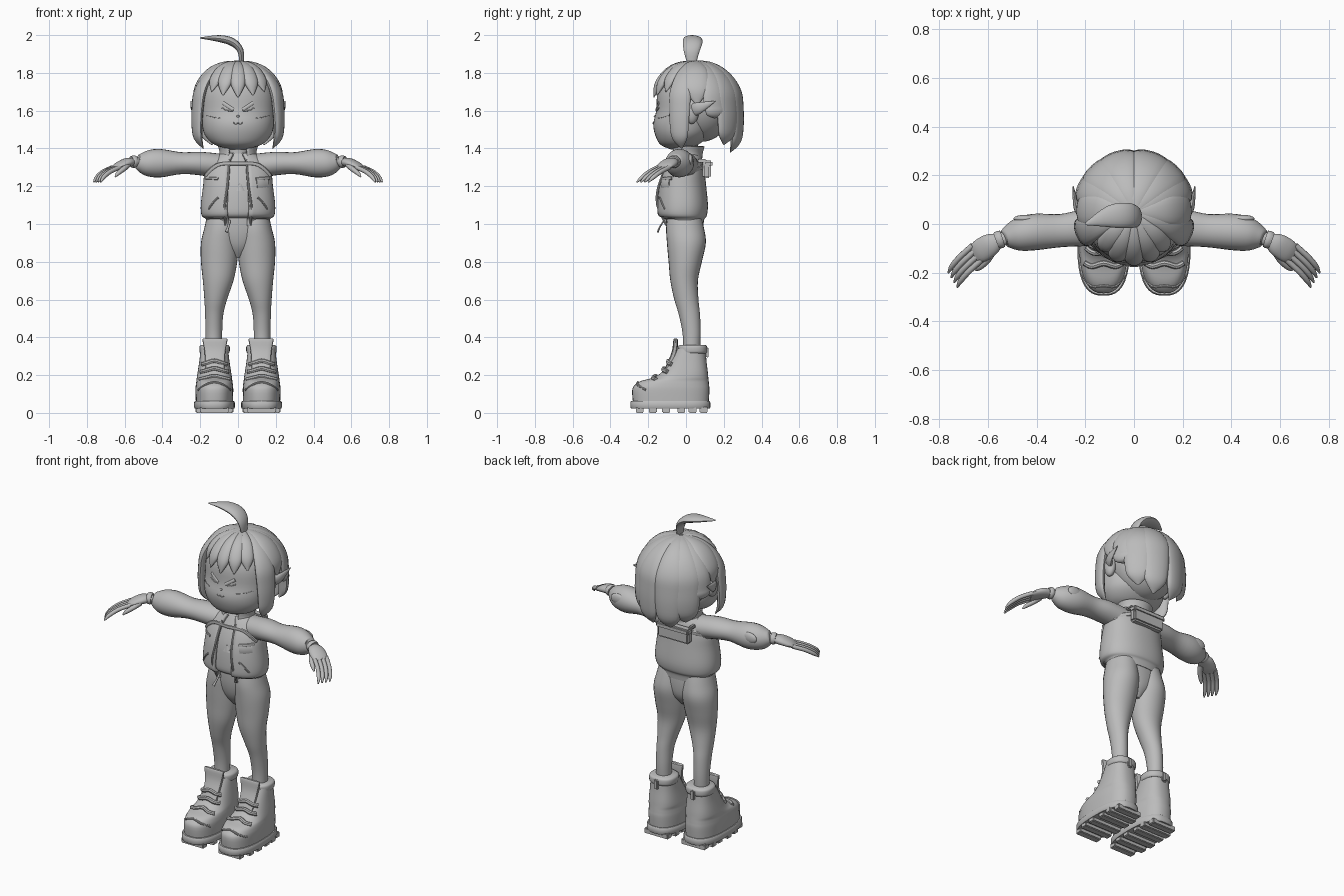
import bpy, bmesh, math
from mathutils import Vector

if "Cube" in bpy.data.objects:
    bpy.data.objects.remove(bpy.data.objects["Cube"])

GREY = (0.5, 0.5, 0.5, 1)
grey = bpy.data.materials.new("plain grey")
grey.use_nodes = True
grey.diffuse_color = GREY
grey.node_tree.nodes["Principled BSDF"].inputs["Base Color"].default_value = GREY


def finish(name, bm, mirror=False, angle=40):
    bmesh.ops.recalc_face_normals(bm, faces=bm.faces)
    mesh = bpy.data.meshes.new(name)
    bm.to_mesh(mesh)
    bm.free()
    mesh.shade_smooth()
    mesh.set_sharp_from_angle(angle=math.radians(angle))
    mesh.materials.append(grey)
    obj = bpy.data.objects.new(name, mesh)
    bpy.context.collection.objects.link(obj)
    if mirror:
        obj.modifiers.new("mirror", "MIRROR").use_mirror_merge = False
    return obj


def smooth_path(pts, sub):
    """Catmull-Rom through rows of x, y, z, radius a, radius b."""
    rows = [pts[0]] + list(pts) + [pts[-1]]
    out = []
    for p, q, r, s in zip(rows, rows[1:], rows[2:], rows[3:]):
        for k in range(sub):
            t = k / sub
            out.append([(2 * b + (c - a) * t + (2 * a - 5 * b + 4 * c - d) * t**2
                         + (3 * b - a - 3 * c + d) * t**3) / 2 for a, b, c, d in zip(p, q, r, s)])
    return out + [list(pts[-1])]


def sweep(name, pts, up=None, n=16, sub=4, power=1, mirror=False):
    """Oval rings along a path; without an up direction the rings stay level."""
    path = smooth_path(pts, sub)
    bm = bmesh.new()
    rings = []
    for i, (x, y, z, a, b) in enumerate(path):
        c, u, v = Vector((x, y, z)), Vector((1, 0, 0)), Vector((0, 1, 0))
        if up is not None:
            t = Vector(path[min(i + 1, len(path) - 1)][:3]) - Vector(path[max(i - 1, 0)][:3])
            t.normalize()
            v = Vector(up(c) if callable(up) else up)
            v = (v - t * v.dot(t)).normalized()
            u = v.cross(t)
        ring = []
        for k in range(n):
            ang = math.tau * k / n
            co, si = math.cos(ang), math.sin(ang)
            co, si = math.copysign(abs(co)**power, co), math.copysign(abs(si)**power, si)
            ring.append(bm.verts.new(c + u * co * max(a, .002) + v * si * max(b, .002)))
        rings.append(ring)
    for lo, hi in zip(rings, rings[1:]):
        for k in range(n):
            bm.faces.new((lo[k], lo[(k + 1) % n], hi[(k + 1) % n], hi[k]))
    bm.faces.new(rings[0])
    bm.faces.new(rings[-1])
    return finish(name, bm, mirror)


def ball(name, loc, size, mirror=False):
    bm = bmesh.new()
    bmesh.ops.create_uvsphere(bm, u_segments=32, v_segments=20, radius=1)
    bmesh.ops.scale(bm, vec=size, verts=bm.verts)
    bmesh.ops.translate(bm, vec=loc, verts=bm.verts)
    return finish(name, bm, mirror)


def box(name, loc, size, mirror=False, bevel=.006):
    bm = bmesh.new()
    bmesh.ops.create_cube(bm, size=1)
    bmesh.ops.scale(bm, vec=size, verts=bm.verts)
    bmesh.ops.translate(bm, vec=loc, verts=bm.verts)
    bmesh.ops.bevel(bm, geom=bm.edges[:], offset=bevel, segments=2, affect="EDGES")
    return finish(name, bm, mirror)


def drape(name, target, pts, a, b, side=-1, mirror=False, sub=3):
    """Ribbon laid on the front (side -1) or back (side 1) of a part."""
    bpy.context.view_layer.update()
    path = []
    for x, z in pts:
        hit, loc, _, _ = target.ray_cast(Vector((x, side, z)), Vector((0, -side, 0)))
        if hit:
            path.append((x, loc.y + side * b * .4, z, a, b))
    return sweep(name, path, (0, side, 0), n=8, sub=sub, mirror=mirror)


def open_front(obj, n, first, last, thick):
    bm = bmesh.new()
    bm.from_mesh(obj.data)
    bm.faces.ensure_lookup_table()
    cut = [f for f in bm.faces if len(f.verts) > 4 or first <= f.index % n <= last]
    bmesh.ops.delete(bm, geom=cut, context="FACES")
    bm.to_mesh(obj.data)
    bm.free()
    mod = obj.modifiers.new("thickness", "SOLIDIFY")
    mod.thickness, mod.offset = thick, -1


# Head, face details and ears
head = sweep("head", [(0, -.04, 1.395, .04, .04), (0, -.035, 1.42, .125, .1), (0, -.02, 1.47, .175, .143),
                      (0, -.015, 1.53, .19, .158), (0, -.01, 1.6, .19, .148), (0, 0, 1.7, .185, .15),
                      (0, .01, 1.78, .14, .12), (0, .01, 1.82, .03, .03)], n=40)
drape("eyes", head, [(.025, 1.605), (.05, 1.622), (.08, 1.642)], .009, .004, mirror=True)
drape("eyelids", head, [(.025, 1.6), (.055, 1.6), (.085, 1.615)], .003, .003, mirror=True)
drape("mouth", head, [(0, 1.537), (.012, 1.529), (.025, 1.538)], .0025, .003, mirror=True)
drape("cheek_lines", head, [(.09, 1.56), (.13, 1.565), (.165, 1.575)], .002, .002, mirror=True)
ball("nose", (0, -.163, 1.57), (.008, .008, .006))
ball("ears", (.2, .03, 1.595), (.03, .038, .065), mirror=True)
sweep("ear_tips", [(.2, .03, 1.6, .035, .02), (.235, .07, 1.615, .03, .014), (.25, .155, 1.65, .002, .002)],
      (1, 0, 0), mirror=True)
sweep("neck", [(0, .01, 1.32, .06, .06), (0, .005, 1.45, .055, .055)], n=24)

# Hair: a cap with overlapping locks running down from the crown
CROWN = Vector((0, .05, 1.62))


def lock(name, azimuth, end, width, thick, reach=1, tip=.9, mirror=True):
    az = math.radians(azimuth)
    dx, dy = .23 * math.sin(az) * reach, -.225 * math.cos(az) * reach
    last = math.acos(max(0, (end - CROWN.z) / .24))
    spots = [(math.sin(f), CROWN.z + .24 * math.cos(f)) for f in (last * k / 5 + .05 * (5 - k) / 5 for k in range(6))]
    if end < CROWN.z:
        spots += [(1.02, CROWN.z * .6 + end * .4), (.99, CROWN.z * .25 + end * .75), (tip, end)]
    pts = []
    for i, (r, z) in enumerate(spots):
        u = i / (len(spots) - 1)
        taper = min(1, .2 + 1.7 * u) * math.sqrt(max(.004, 1 - u**5))
        pts.append((dx * r, CROWN.y + dy * r, z, width * taper, thick * taper))
    return sweep(name, pts, lambda c: (c.x, c.y - CROWN.y, max(.02, c.z - CROWN.z)), mirror=mirror)


ball("hair_cap", (0, .08, 1.65), (.2, .175, .215))
lock("fringe_centre", 0, 1.67, .042, .024, mirror=False)
lock("fringe_inner", 21, 1.68, .042, .023)
lock("fringe_outer", 41, 1.7, .042, .022, .98)
lock("front_side_lock", 68, 1.4, .062, .026, 1, .86)
lock("upper_side_lock", 92, 1.63, .07, .024, 1)
lock("side_lock", 118, 1.56, .07, .026, 1.0, .95)
lock("rear_side_lock", 138, 1.42, .085, .03, 1, .9)
lock("back_lock", 163, 1.38, .088, .034, 1, .86)
sweep("loose_tuft", [(.02, .03, 1.855, .012, .025), (.012, .03, 1.92, .017, .043), (-.03, .035, 1.963, .021, .052),
                     (-.1, .03, 1.982, .018, .045), (-.2, 0, 1.985, .003, .005)], (0, 1, 0))

# Legs and hips
sweep("legs", [(.128, .03, .33, .042, .044), (.128, .03, .42, .044, .048), (.126, .018, .52, .048, .056),
               (.118, .002, .6, .06, .064), (.105, -.01, .7, .081, .073), (.1, -.004, .8, .096, .088),
               (.096, .002, .9, .1, .103), (.088, -.005, .98, .09, .1), (.08, -.01, 1.06, .08, .085)],
      n=28, mirror=True)
sweep("hips", [(0, 0, .82, .02, .04), (0, 0, .88, .1, .08), (0, -.005, .96, .16, .095), (0, -.01, 1.06, .16, .095)], n=32)

# Jacket open over a shirt, with its trims laid on the front
BODY = [(0, -.008, .99, .165, .1), (0, -.008, 1.025, .17, .105), (0, -.02, 1.045, .192, .13),
        (0, -.02, 1.1, .197, .136), (0, -.02, 1.2, .185, .127), (0, -.012, 1.28, .175, .11),
        (0, -.003, 1.34, .14, .088), (0, 0, 1.375, .09, .07)]
sweep("shirt", [(x, y, z, a - .022, b - .022) for x, y, z, a, b in BODY], n=32)
jacket = sweep("jacket", BODY, n=48, power=.9)
drape("chest_strap", jacket, [(.17, 1.255), (.14, 1.29), (.09, 1.318), (0, 1.32), (-.09, 1.318), (-.14, 1.29), (-.17, 1.255)],
      .011, .008)
drape("front_edges", jacket, [(.045, 1.34), (.055, 1.2), (.07, 1.1), (.066, .995)], .006, .006, mirror=True)
drape("hem_line", jacket, [(.08, 1.032), (.12, 1.032), (.165, 1.032)], .004, .004, mirror=True)
drape("slanted_pockets", jacket, [(.105, 1.14), (.13, 1.115), (.155, 1.08)], .005, .005, mirror=True)
drape("pocket_flap", jacket, [(.095, 1.237), (.13, 1.24), (.165, 1.243)], .009, .007)
drape("chest_pocket", jacket, [(.1, 1.21), (.13, 1.212), (.16, 1.215)], .024, .004)
drape("zip_pocket", jacket, [(-.17, 1.243), (-.14, 1.242), (-.105, 1.24)], .007, .005)
drape("back_strap", jacket, [(.17, 1.27), (.1, 1.3), (0, 1.3), (-.1, 1.3), (-.17, 1.27)], .013, .008, side=1)
open_front(jacket, 48, 34, 37, .018)
collar = sweep("collar", [(0, .0, 1.33, .12, .085), (0, .003, 1.37, .098, .085), (0, .008, 1.41, .105, .09)], n=48)
open_front(collar, 48, 32, 39, .012)
sweep("zip_pull", [(-.045, -.115, 1.02, .007, .004), (-.05, -.135, .99, .006, .004), (-.062, -.15, .957, .009, .005)], (0, 1, 0), n=8)
sweep("shirt_badge", [(.012, -.128, 1.175, .024, .004), (.012, -.122, 1.215, .003, .004)], n=8, sub=1)
box("back_pouch", (0, .11, 1.285), (.21, .045, .085), bevel=.01)
box("pouch_flap", (0, .116, 1.318), (.22, .048, .035), bevel=.008)
box("shoulder_straps", (.1, .085, 1.335), (.025, .05, .02), mirror=True)

# Sleeves with patches and cuffs
sweep("sleeves", [(.08, 0, 1.305, .07, .065), (.2, -.015, 1.32, .075, .062), (.3, -.027, 1.322, .068, .058),
                  (.41, -.033, 1.322, .075, .075), (.48, -.045, 1.322, .066, .068), (.525, -.055, 1.328, .042, .044),
                  (.535, -.058, 1.33, .03, .03)], (0, 0, 1), n=24, mirror=True)
ball("sleeve_patches", (.445, .022, 1.338), (.05, .016, .032), mirror=True)
sweep("wrists", [(.5, -.05, 1.33, .025, .024), (.58, -.075, 1.327, .03, .022)], (0, 0, 1), mirror=True)
sweep("cuffs", [(.54, -.06, 1.33, .034, .03), (.552, -.064, 1.33, .037, .034), (.565, -.069, 1.329, .034, .03)],
      (0, 0, 1), n=20, mirror=True)

# Hands
sweep("palms", [(.56, -.068, 1.328, .032, .022), (.59, -.085, 1.324, .046, .025), (.63, -.11, 1.308, .048, .02),
                (.655, -.125, 1.294, .038, .012)], (.3, -.15, 1), n=20, mirror=True)
for k, finger in enumerate(("little", "ring", "middle", "index")):
    s = 1.5 - k
    x, y = .645 + .012 * s, -.118 + .02 * s
    sweep(finger + "_fingers", [(x, y, 1.3, .012, .012), (x + .05, y - .045, 1.277, .012, .012),
                                (x + .085, y - .085, 1.247, .011, .011), (x + .1, y - .112, 1.222, .004, .004)],
          (.3, -.15, 1), n=10, mirror=True)
sweep("thumbs", [(.585, -.115, 1.312, .018, .016), (.605, -.15, 1.292, .015, .014), (.635, -.178, 1.268, .012, .011),
                 (.65, -.19, 1.25, .004, .004)], (.3, 0, 1), n=10, mirror=True)

# Boots: each row is height, toe, heel, half width
boot_rows = [(.045, -.28, .12, .098), (.12, -.285, .124, .1), (.15, -.268, .122, .098), (.17, -.235, .12, .095),
             (.188, -.17, .118, .093), (.22, -.125, .115, .088), (.28, -.085, .108, .079), (.34, -.05, .104, .073)]
boots = sweep("boots", [(.125, (t + h) / 2, z, w, (h - t) / 2) for z, t, h, w in boot_rows], n=36, power=.8, mirror=True)
for i, z in enumerate((.195, .235, .275)):
    w = .078 - .007 * i
    drape(f"lace_straps_{i + 1}", boots, [(.125 + w * k, z - .018 * abs(k)) for k in (-1, -.6, 0, .6, 1)], .012, .012, mirror=True)
drape("toe_caps", boots, [(.125 + .085 * k, .162 - .04 * k * k) for k in (-1, -.6, 0, .6, 1)], .006, .006, mirror=True)
sweep("boot_tongues", [(.122, -.1, .23, .05, .014), (.122, -.062, .32, .055, .014), (.122, -.055, .385, .066, .012),
                       (.122, -.054, .392, .06, .006)], (0, 1, 0), power=.6, mirror=True)
sweep("boot_collars", [(.124, .033, .315, .074, .074), (.124, .035, .325, .08, .078), (.124, .035, .35, .08, .077),
                       (.124, .035, .36, .07, .068)], n=28, power=.85, mirror=True)
box("heel_tabs", (.124, .112, .32), (.03, .016, .06), mirror=True)

# Soles with tread bars
sweep("soles", [(.125, -.083, .022, .104, .208), (.125, -.083, .03, .108, .212), (.125, -.083, .055, .108, .212),
                (.125, -.083, .063, .103, .207)], n=36, sub=1, power=.75, mirror=True)
for i, (y, w) in enumerate(((-.245, .15), (-.175, .19), (-.105, .2), (-.025, .19), (.035, .19), (.093, .16))):
    box(f"tread_bars_{i + 1}", (.125, y, .016), (w, .042, .032), mirror=True, bevel=.004)
